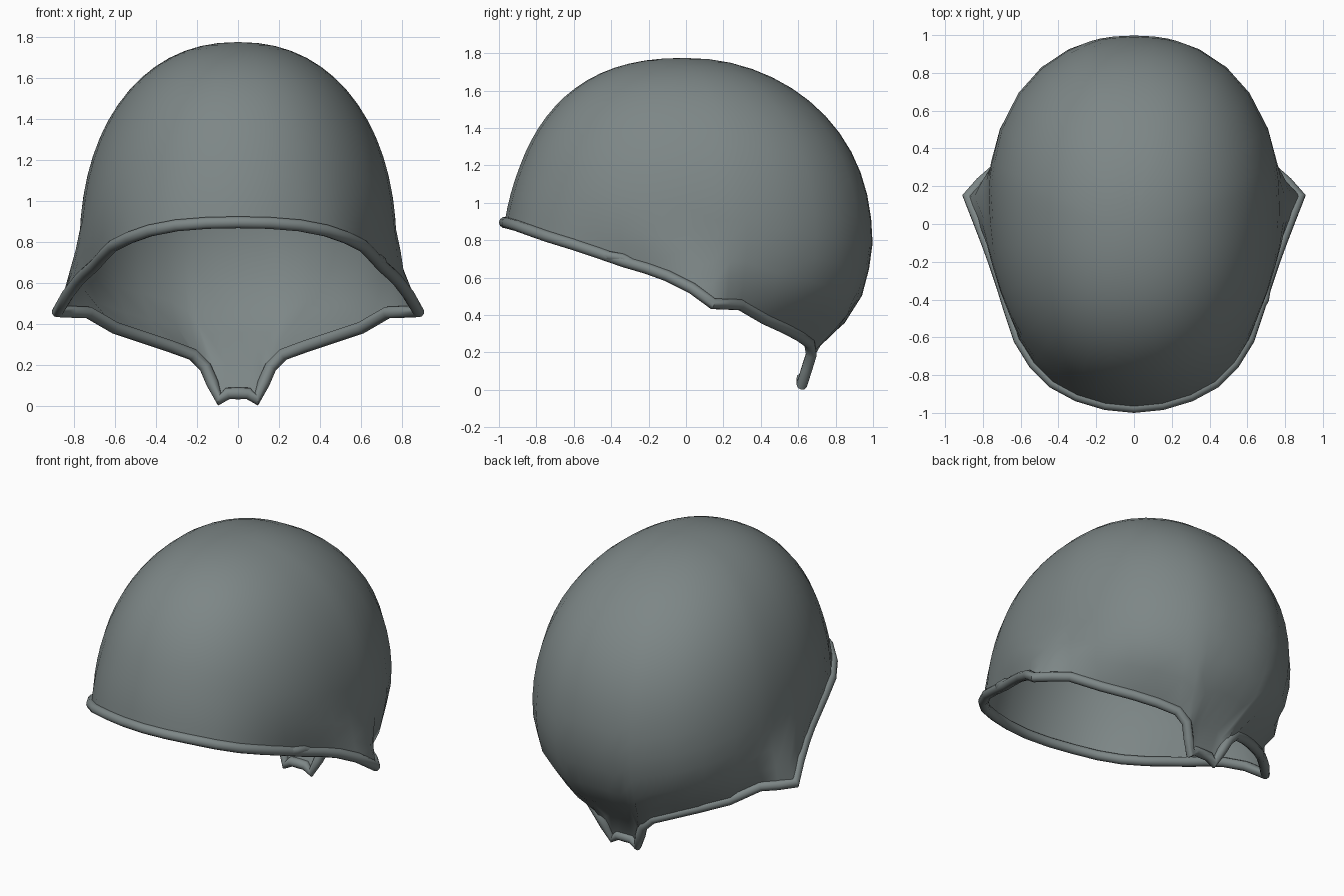
import bpy, bmesh, math

if "Cube" in bpy.data.objects:
    bpy.data.objects.remove(bpy.data.objects["Cube"])

TOP, SHOULDER = 1.775, 0.75

grey = bpy.data.materials.new("slate_grey")
grey.diffuse_color = (0.205, 0.24, 0.24, 1)
grey.use_nodes = True
grey.node_tree.nodes["Principled BSDF"].inputs["Base Color"].default_value = grey.diffuse_color

# Opening edge, right half, from brow to nape: ear point, then small nape tab
half = [(0, -.97, .895), (.15, -.955, .892), (.3, -.91, .88), (.43, -.84, .855),
        (.53, -.74, .82), (.61, -.61, .78), (.66, -.46, .73), (.70, -.33, .685),
        (.74, -.21, .65), (.78, -.10, .61), (.83, .03, .545), (.88, .145, .46),
        (.81, .22, .458), (.73, .29, .455), (.60, .42, .38), (.45, .53, .33),
        (.33, .605, .29), (.22, .66, .25), (.16, .67, .19), (.125, .645, .11),
        (.09, .62, .03), (.05, .62, .06), (0, .62, .06)]
rim = half + [(-x, y, z) for x, y, z in half[-2:0:-1]]


def interp(table, z):
    for (z0, a), (z1, b) in zip(table, table[1:]):
        if z <= z1:
            return a + (b - a) * max(0, (z - z0) / (z1 - z0))
    return table[-1][1]


WIDTH = [(0, .2), (.2, .42), (.3, .56), (.4, .68), (.5, .745), (.75, .775)]
BACK = [(0, .52), (.2, .58), (.3, .70), (.4, .785), (.5, .84), (.6, .87), (.75, .898)]


def spow(v, e):
    return math.copysign(abs(v) ** e, v)


def section(z, ang):
    """Point on the head-shaped body at height z and angle from the back."""
    h = min(1, max(0, (z - SHOULDER) / (TOP - SHOULDER)))
    r = (1 - h ** 2.2) ** (1 / 2.2)
    s, c = spow(math.sin(ang), .91), spow(math.cos(ang), .91)
    length = interp(BACK, z) if c > 0 else 1.06
    return interp(WIDTH, z) * r * s, .1 - .11 * h ** 3 + length * r * c


def finish(ob, angle):
    ob.data.materials.clear()
    ob.data.materials.append(grey)
    bpy.ops.object.select_all(action='DESELECT')
    ob.select_set(True)
    bpy.context.view_layer.objects.active = ob
    if ob.type == 'CURVE':
        bpy.ops.object.convert(target='MESH')
    bpy.ops.object.shade_smooth_by_angle(angle=math.radians(angle))


# Cap shell: meridians rise from the opening edge and flare out to meet it
ROWS = 18
bm = bmesh.new()
columns = []
for x, y, z in rim:
    ang = math.atan2(x / .775, (y - .1) / (.9 if y > .1 else 1.06))
    sx, sy = section(z, ang)
    col = []
    for j in range(ROWS):
        h = z + (TOP - z) * math.sin(j / ROWS * math.pi / 2)
        px, py = section(h, ang)
        f = max(0, 1 - (h - z) / .32) ** 1.3
        col.append(bm.verts.new((px + (x - sx) * f, py + (y - sy) * f, h)))
    columns.append(col)
apex = bm.verts.new((0, -.01, TOP))
for a, b in zip(columns, columns[1:] + columns[:1]):
    for j in range(ROWS - 1):
        bm.faces.new((a[j], b[j], b[j + 1], a[j + 1]))
    bm.faces.new((a[-1], b[-1], apex))
me = bpy.data.meshes.new("cap_shell")
bm.to_mesh(me)
bm.free()
shell = bpy.data.objects.new("cap_shell", me)
bpy.context.collection.objects.link(shell)
finish(shell, 80)


def tube(name, pts, radius, cyclic):
    cu = bpy.data.curves.new(name, 'CURVE')
    cu.dimensions = '3D'
    cu.bevel_depth = radius
    cu.bevel_resolution = 3
    cu.use_fill_caps = True
    sp = cu.splines.new('POLY')
    sp.points.add(len(pts) - 1)
    for p, co in zip(sp.points, pts):
        p.co = (*co, 1)
    sp.use_cyclic_u = cyclic
    ob = bpy.data.objects.new(name, cu)
    bpy.context.collection.objects.link(ob)
    finish(ob, 50)


# Rolled edge, and the small pinched fold on one side of it
tube("rolled_edge", rim, .03, True)
tube("edge_fold", [(.655, -.46, .725), (.69, -.40, .715), (.70, -.34, .705),
                   (.71, -.27, .67)], .025, False)
